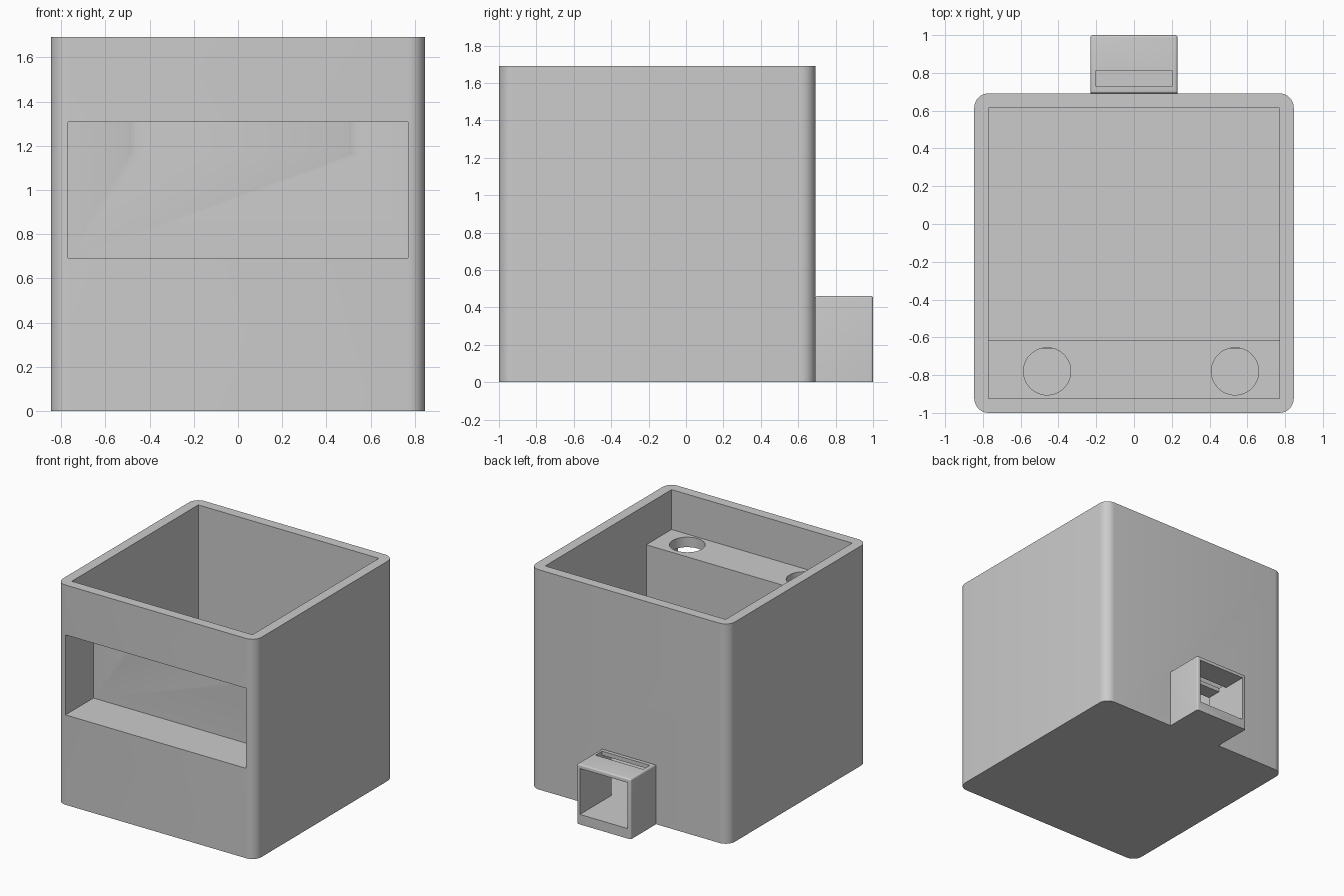
import bpy, bmesh
from math import radians

if "Cube" in bpy.data.objects:
    bpy.data.objects.remove(bpy.data.objects["Cube"], do_unlink=True)

grey = bpy.data.materials.new("plain grey")
grey.use_nodes = True
colour = (0.6, 0.6, 0.6, 1)
grey.diffuse_color = colour
grey.node_tree.nodes["Principled BSDF"].inputs["Base Color"].default_value = colour


def finish(bm, name):
    bmesh.ops.recalc_face_normals(bm, faces=bm.faces[:])
    mesh = bpy.data.meshes.new(name)
    bm.to_mesh(mesh)
    bm.free()
    mesh.materials.append(grey)
    obj = bpy.data.objects.new(name, mesh)
    bpy.context.collection.objects.link(obj)
    return obj


def block(name, x, y, z, radius=0, segments=8, rounded=None):
    """Box between (min, max) pairs; edges chosen by the rule get rounded."""
    bm = bmesh.new()
    bmesh.ops.create_cube(bm, size=1)
    for v in bm.verts:
        v.co = [lo + (c + 0.5) * (hi - lo) for c, (lo, hi) in zip(v.co, (x, y, z))]
    if radius:
        edges = [e for e in bm.edges if rounded(e.verts[0].co, e.verts[1].co)]
        bmesh.ops.bevel(bm, geom=edges, offset=radius, segments=segments,
                        profile=0.5, affect='EDGES', clamp_overlap=True)
    return finish(bm, name)


def drill(name, x, y, z, radius):
    bm = bmesh.new()
    bmesh.ops.create_cone(bm, cap_ends=True, segments=48, radius1=radius,
                          radius2=radius, depth=0.3)
    bmesh.ops.translate(bm, verts=bm.verts[:], vec=(x, y, z))
    return finish(bm, name)


def select(obj):
    bpy.ops.object.select_all(action='DESELECT')
    obj.select_set(True)
    bpy.context.view_layer.objects.active = obj


def carve(obj, cutters):
    select(obj)
    for cutter in cutters:
        cutter.hide_render = True
        mod = obj.modifiers.new("cut", 'BOOLEAN')
        mod.operation = 'DIFFERENCE'
        mod.solver = 'EXACT'
        mod.object = cutter
        bpy.ops.object.modifier_apply(modifier=mod.name)
        bpy.data.objects.remove(cutter, do_unlink=True)
    bpy.ops.object.shade_smooth_by_angle(angle=radians(30))


half, wall = 0.846, 0.077
inner = half - wall
front, back, height = -1, 0.692, 1.692
pocket_z = (0.692, 1.308)
spout_bore_x, spout_bore_z = (-0.203, 0.203), (wall, 0.43)


def upright(a, b):
    return abs(a.z - b.z) > 0.1


# Open-topped bin with a front window and a hole into the spout
bin_shell = block("bin_shell", (-half, half), (front, back), (0, height), wall, 8, upright)
carve(bin_shell, [
    block("cavity", (-inner, inner), (front + wall, back - wall), (wall, 2)),
    block("window", (-inner, inner), (front - 0.1, front + 0.2), pocket_z),
    block("outlet", spout_bore_x, (back - 0.2, back + 0.1), spout_bore_z),
])

# Shelf behind the window: top, back and floor, with two round holes in the top
shelf = block("pocket_shelf", (-inner, inner), (front + wall, -0.615),
              (pocket_z[0] - wall, pocket_z[1] + wall))
carve(shelf, [block("pocket", (-1, 1), (front - 0.1, -0.66), pocket_z)]
      + [drill("round_hole", x, -0.78, pocket_z[1], 0.125) for x in (-0.46, 0.535)])


# Square spout at the back with a slot through its roof
def spout_rim(a, b):
    outer = min(a.y, b.y) > 0.95
    top = min(a.z, b.z) > 0.4
    return (outer and upright(a, b)) or (top and abs(a.x - b.x) + abs(a.y - b.y) > 0.1)


spout = block("rear_spout", (-0.23, 0.23), (back, 1), (0, 0.461), 0.012, 4, spout_rim)
carve(spout, [
    block("bore", spout_bore_x, (back - 0.1, 1.1), spout_bore_z),
    block("roof_slot", spout_bore_x, (0.73, 0.81), (0.3, 0.6)),
])
